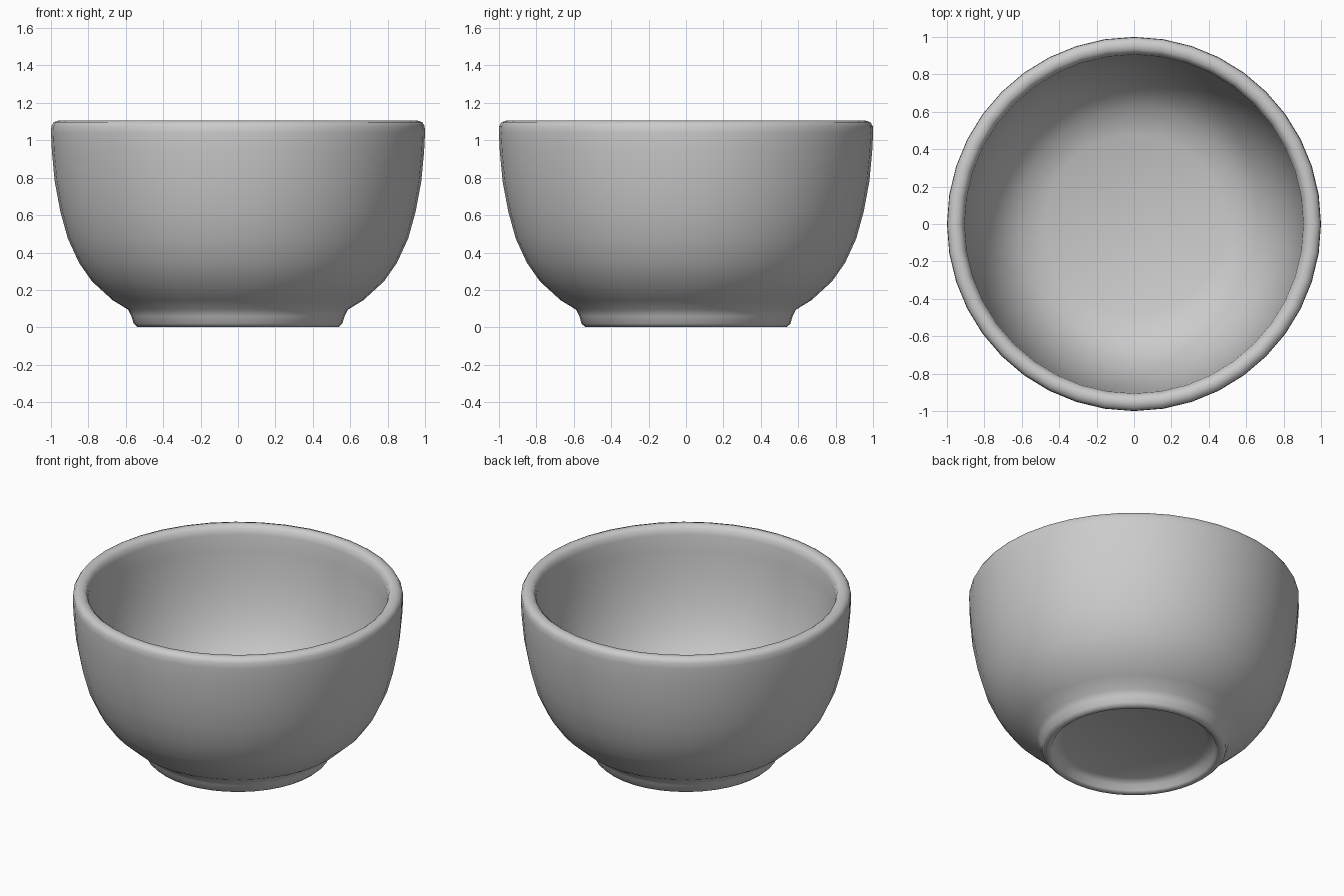
import bpy, bmesh, math

cube = bpy.data.objects.get("Cube")
if cube:
    bpy.data.objects.remove(cube, do_unlink=True)

SEGMENTS = 40

# Glazed clay colour
clay = bpy.data.materials.new("grey_clay")
clay.use_nodes = True
clay.diffuse_color = (0.6, 0.6, 0.6, 1)
bsdf = clay.node_tree.nodes["Principled BSDF"]
bsdf.inputs["Base Color"].default_value = (0.6, 0.6, 0.6, 1)
bsdf.inputs["Roughness"].default_value = 0.6

# Closed section (radius, height): recess, foot ring, outer wall, lip, inner wall, floor
recess = [(0, 0.07), (0.44, 0.065), (0.485, 0.045), (0.50, 0.012)]
foot = [(0.515, 0.001), (0.54, 0.003), (0.558, 0.02), (0.57, 0.06), (0.588, 0.095)]
outer = [(0.67, 0.145), (0.78, 0.245), (0.85, 0.345), (0.91, 0.475),
         (0.95, 0.62), (0.98, 0.78), (0.995, 0.94), (1.0, 1.04)]
lip = [(0.998, 1.075), (0.985, 1.097), (0.96, 1.105), (0.935, 1.102),
       (0.915, 1.085), (0.906, 1.05)]
inner = [(0.90, 0.95), (0.882, 0.78), (0.85, 0.62), (0.80, 0.475),
         (0.72, 0.335), (0.62, 0.245), (0.48, 0.19), (0, 0.17)]
profile = recess + foot + outer + lip + inner


def lathe(name, points, steps, material):
    """Spin a section around z; points on the axis become fan centres."""
    bm = bmesh.new()
    verts = [bm.verts.new((r, 0, z)) for r, z in points]
    edges = [bm.edges.new(pair) for pair in zip(verts, verts[1:])]
    bmesh.ops.spin(bm, geom=verts + edges, cent=(0, 0, 0), axis=(0, 0, 1),
                   angle=math.tau, steps=steps, use_merge=False)
    bmesh.ops.remove_doubles(bm, verts=bm.verts, dist=0.0005)
    bmesh.ops.recalc_face_normals(bm, faces=bm.faces)
    mesh = bpy.data.meshes.new(name)
    bm.to_mesh(mesh)
    bm.free()
    mesh.materials.append(material)
    obj = bpy.data.objects.new(name, mesh)
    bpy.context.collection.objects.link(obj)
    return obj


bowl = lathe("bowl", profile, SEGMENTS, clay)
bpy.ops.object.select_all(action="DESELECT")
bowl.select_set(True)
bpy.context.view_layer.objects.active = bowl
bpy.ops.object.shade_smooth_by_angle(angle=math.radians(60))
